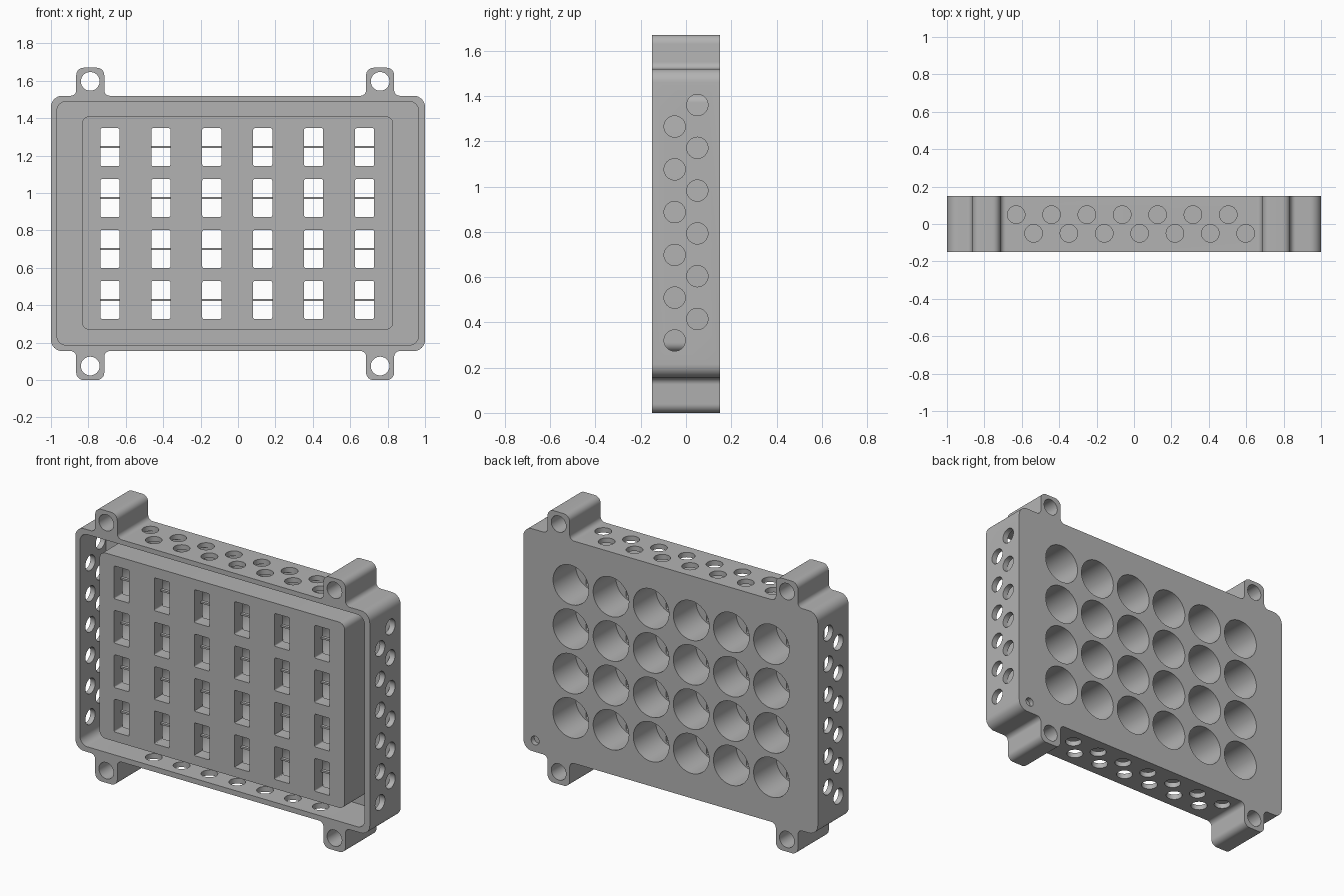
import bpy, bmesh, math
from mathutils import Vector, Matrix

if "Cube" in bpy.data.objects:
    bpy.data.objects.remove(bpy.data.objects["Cube"])

grey = bpy.data.materials.new("plain grey")
grey.diffuse_color = (0.45, 0.45, 0.45, 1)
grey.use_nodes = True
grey.node_tree.nodes["Principled BSDF"].inputs["Base Color"].default_value = grey.diffuse_color

PITCH, CX, CZ = 0.2724, -0.004, 0.837
COLS = [CX + PITCH * (i - 2.5) for i in range(6)]
ROWS = [CZ + PITCH * (j - 1.5) for j in range(4)]


def fillet(points, steps=8):
    """Round each (x, z, radius) corner of a closed outline."""
    out = []
    for i, (x, z, r) in enumerate(points):
        p = Vector((x, z))
        a = (Vector(points[i - 1][:2]) - p).normalized()
        b = (Vector(points[(i + 1) % len(points)][:2]) - p).normalized()
        c = p + (a + b) * r                      # square corners only
        for k in range(steps + 1):
            t = math.pi / 2 * k / steps
            out.append(c - b * r * math.cos(t) - a * r * math.sin(t))
    return out


def rounded(x0, x1, z0, z1, r, steps=8):
    return fillet([(x0, z0, r), (x1, z0, r), (x1, z1, r), (x0, z1, r)], steps)


def prism(bm, outline, y0, y1):
    """Extrude an x-z outline from y0 to y1."""
    front = bm.faces.new([bm.verts.new((p.x, y0, p.y)) for p in outline])
    ext = bmesh.ops.extrude_face_region(bm, geom=[front])
    verts = [v for v in ext["geom"] if isinstance(v, bmesh.types.BMVert)]
    bmesh.ops.translate(bm, verts=verts, vec=(0, y1 - y0, 0))


def rod(bm, centre, radius, length, axis, n=48):
    rot = {"x": Matrix.Rotation(math.pi / 2, 4, "Y"),
           "y": Matrix.Rotation(math.pi / 2, 4, "X"), "z": Matrix()}[axis]
    bmesh.ops.create_cone(bm, cap_ends=True, segments=n, radius1=radius, radius2=radius,
                          depth=length, matrix=Matrix.Translation(centre) @ rot)


def finish(bm, name):
    bmesh.ops.recalc_face_normals(bm, faces=bm.faces)
    mesh = bpy.data.meshes.new(name)
    bm.to_mesh(mesh)
    bm.free()
    ob = bpy.data.objects.new(name, mesh)
    bpy.context.collection.objects.link(ob)
    mesh.materials.append(grey)
    return ob


def cut(target, bm, name):
    """Subtract the shapes in bm from target."""
    tool = finish(bm, name)
    tool.hide_render = True
    mod = target.modifiers.new(name, "BOOLEAN")
    mod.operation, mod.solver, mod.object = "DIFFERENCE", "EXACT", tool
    bpy.context.view_layer.objects.active = target
    bpy.ops.object.modifier_apply(modifier=name)
    bpy.data.objects.remove(tool)


# Case outline with four mounting ears
L, R, B, T = -1.0, 1.0, 0.155, 1.52
EARS = [(-0.865, -0.715), (0.685, 0.835)]
bottom, top = [(L, B, 0.06)], [(R, T, 0.06)]
for x0, x1 in EARS:
    bottom += [(x0, B, 0.03), (x0, 0, 0.04), (x1, 0, 0.04), (x1, B, 0.03)]
for x0, x1 in reversed(EARS):
    top += [(x1, T, 0.03), (x1, 1.67, 0.04), (x0, 1.67, 0.04), (x0, T, 0.03)]
bm = bmesh.new()
prism(bm, fillet(bottom + [(R, B, 0.06)] + top + [(L, T, 0.06)]), -0.15, 0.15)
case = finish(bm, "case")

# Channel between the outer wall and the inner block
channel_bm = bmesh.new()
prism(channel_bm, rounded(-0.968, 0.965, 0.187, 1.49, 0.05), -0.2, 0.1)
channel = finish(channel_bm, "channel_cutter")
core = bmesh.new()
prism(core, rounded(-0.835, 0.83, 0.27, 1.41, 0.04), -0.3, 0.2)
cut(channel, core, "core_cutter")
ring = bmesh.new()
ring.from_mesh(channel.data)
bpy.data.objects.remove(channel)
cut(case, ring, "ring_cutter")

# Vent holes through the four walls
vents = bmesh.new()
for i in range(7):
    for x, y in ((-0.63 + 0.189 * i, 0.05), (-0.537 + 0.189 * i, -0.05)):
        for z in (B, T):
            rod(vents, (x, y, z), 0.047, 0.12, "z", 32)
for i in range(6):
    for z, y in ((0.32 + 0.189 * i, -0.05), (0.415 + 0.189 * i, 0.05)):
        for x in (L, R):
            rod(vents, (x, y, z), 0.047, 0.12, "x", 32)
cut(case, vents, "vent_cutter")

# Round cell sockets from the back, ear holes and a small blind hole
sockets = bmesh.new()
for x in COLS:
    for z in ROWS:
        rod(sockets, (x, 0.065, z), 0.121, 0.27, "y", 64)
for x0, x1 in EARS:
    for z in (0.075, 1.597):
        rod(sockets, ((x0 + x1) / 2, 0, z), 0.05, 0.5, "y")
rod(sockets, (0.92, 0.16, 0.225), 0.027, 0.08, "y", 32)
cut(case, sockets, "socket_cutter")

# Contact windows through the front plate
windows = bmesh.new()
for x in COLS:
    for z in ROWS:
        prism(windows, rounded(x - 0.051, x + 0.051, z - 0.101, z + 0.101, 0.007, 3), -0.2, 0.0)
cut(case, windows, "window_cutter")

# Thin bars across the windows, set back from the front
bars = bmesh.new()
for x in COLS:
    for z in ROWS:
        bmesh.ops.create_cube(bars, size=1, matrix=Matrix.Translation((x, -0.08, z))
                              @ Matrix.Diagonal((0.106, 0.02, 0.011, 1)))
finish(bars, "window_bars")

# Smooth the curved walls, keep the edges sharp
bpy.ops.object.select_all(action="DESELECT")
case.select_set(True)
bpy.context.view_layer.objects.active = case
bpy.ops.object.shade_smooth_by_angle(angle=math.radians(30))
